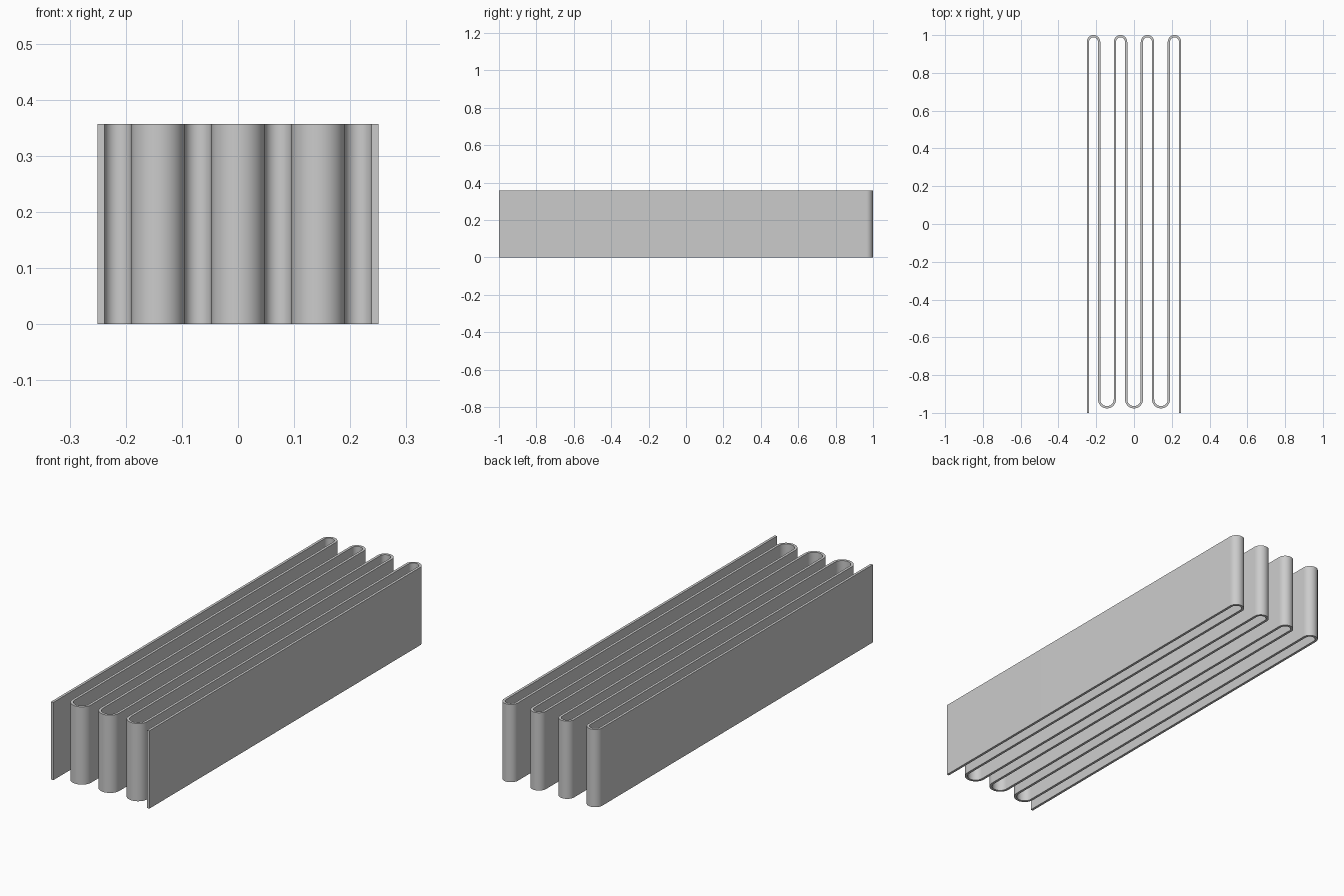
import bpy, bmesh, math

if "Cube" in bpy.data.objects:
    bpy.data.objects.remove(bpy.data.objects["Cube"])

T = 1 / 84            # sheet thickness
HEIGHT = 0.357
SEGS = 24             # segments per half-round bend
BACK_Y = 1 - 3 * T    # centre line of the back bends
FRONT_Y = -1 + 6 * T  # centre line of the front bends

# Serpentine centre line: (x, y, normal x, normal y)
path = [(-20.5 * T, -1, -1, 0)]


def add_bend(cx, cy, radius, start, end, side):
    for i in range(SEGS + 1):
        a = start + (end - start) * i / SEGS
        c, s = math.cos(a), math.sin(a)
        path.append((cx + radius * c, cy + radius * s, side * c, side * s))


for k in range(4):
    add_bend((-18 + 12 * k) * T, BACK_Y, 2.5 * T, math.pi, 0, 1)
    if k < 3:
        add_bend((-12 + 12 * k) * T, FRONT_Y, 3.5 * T, math.pi, 2 * math.pi, -1)
path.append((20.5 * T, -1, 1, 0))

# Folded sheet: thicken the centre line and raise it to full height
bm = bmesh.new()
rings = []
for x, y, nx, ny in path:
    h = T / 2
    rings.append([bm.verts.new((x + d * nx, y + d * ny, z))
                  for d, z in ((h, 0), (h, HEIGHT), (-h, HEIGHT), (-h, 0))])
for a, b in zip(rings, rings[1:]):
    for i in range(4):
        j = (i + 1) % 4
        bm.faces.new((a[i], a[j], b[j], b[i]))
bm.faces.new(rings[0])
bm.faces.new(rings[-1])
bmesh.ops.recalc_face_normals(bm, faces=bm.faces)

mesh = bpy.data.meshes.new("folded_sheet")
bm.to_mesh(mesh)
bm.free()
sheet = bpy.data.objects.new("folded_sheet", mesh)
bpy.context.collection.objects.link(sheet)

# Plain grey finish
grey = bpy.data.materials.new("light_grey")
grey.diffuse_color = (0.6, 0.6, 0.6, 1)
grey.use_nodes = True
grey.node_tree.nodes["Principled BSDF"].inputs["Base Color"].default_value = grey.diffuse_color
mesh.materials.append(grey)

# Smooth bends with sharp rims
bpy.context.view_layer.objects.active = sheet
sheet.select_set(True)
bpy.ops.object.shade_smooth_by_angle(angle=math.radians(30))
